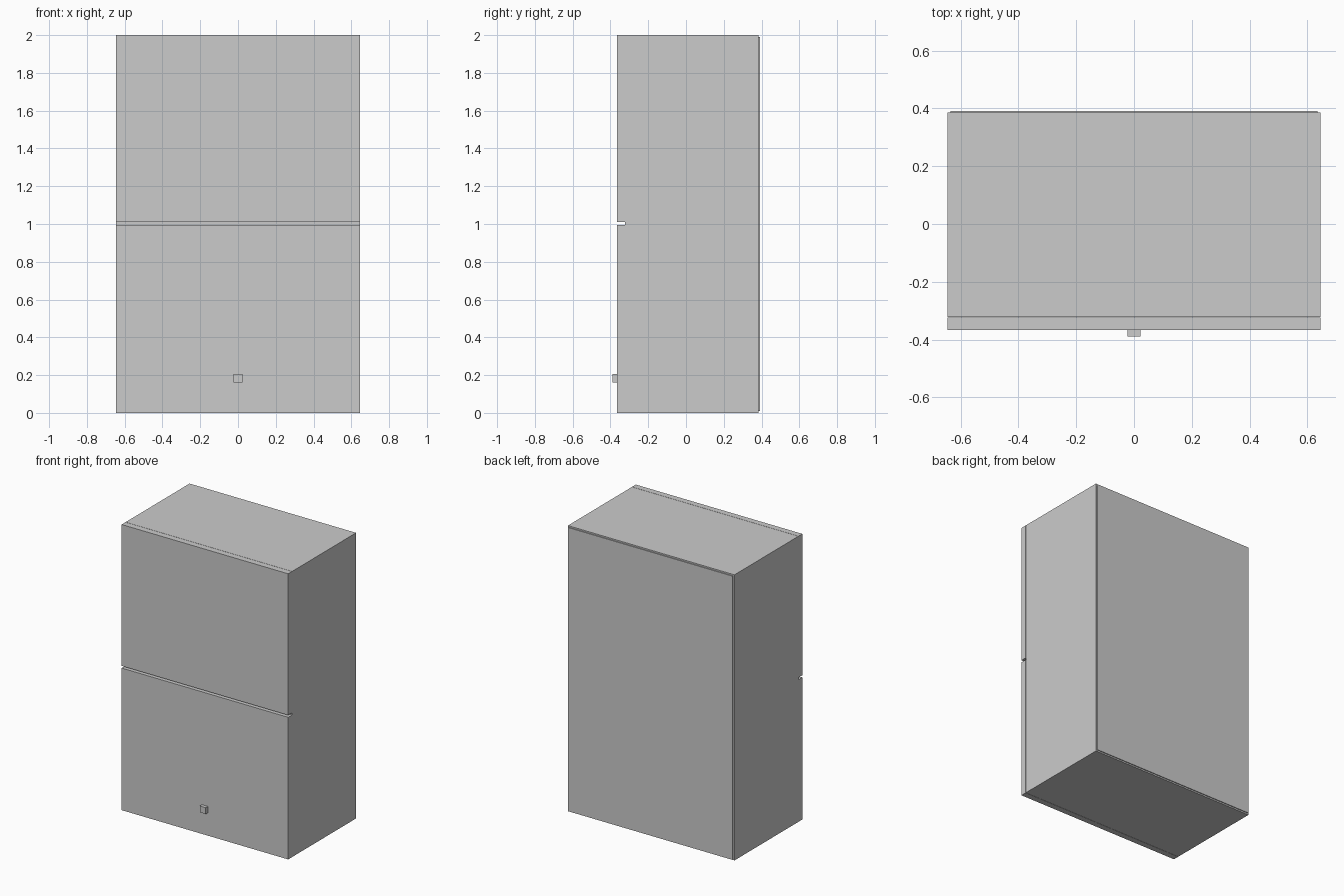
import bpy
import bmesh
from mathutils import Matrix, Vector

if "Cube" in bpy.data.objects:
    bpy.data.objects.remove(bpy.data.objects["Cube"], do_unlink=True)

grey = bpy.data.materials.new("light_grey")
grey.use_nodes = True
colour = (0.6, 0.6, 0.6, 1)
grey.diffuse_color = colour
grey.node_tree.nodes["Principled BSDF"].inputs["Base Color"].default_value = colour


def panel(name, x, y, z):
    """Box spanning the given (low, high) ranges."""
    size = Vector((x[1] - x[0], y[1] - y[0], z[1] - z[0]))
    centre = Vector((sum(x), sum(y), sum(z))) / 2
    mesh = bpy.data.meshes.new(name)
    bm = bmesh.new()
    bmesh.ops.create_cube(bm, size=1, matrix=Matrix.Translation(centre) @ Matrix.Diagonal(size).to_4x4())
    bm.to_mesh(mesh)
    bm.free()
    mesh.materials.append(grey)
    obj = bpy.data.objects.new(name, mesh)
    bpy.context.collection.objects.link(obj)
    return obj


half_width, height, board = 0.645, 2.0, 0.04
inner = half_width - board
front, back = -0.322, 0.385
depth = (front, back)

# Carcass sides
panel("left_side", (inner, half_width), depth, (0, height))
panel("right_side", (-half_width, -inner), depth, (0, height))

# Top, middle shelf and bottom
for name, low in (("bottom_panel", 0), ("middle_shelf", 0.983), ("top_panel", height - board)):
    panel(name, (-inner, inner), depth, (low, low + board))

# Thin back sheet
panel("back_panel", (-0.635, 0.635), (back, 0.391), (0.01, height - 0.01))

# Two doors with a narrow gap between them
door_depth = (-0.366, front - 0.002)
panel("lower_door", (-half_width, half_width), door_depth, (0, 0.995))
panel("upper_door", (-half_width, half_width), door_depth, (1.01, height))

# Square knob on the lower door
panel("door_knob", (-0.023, 0.023), (-0.39, -0.366), (0.16, 0.205))
